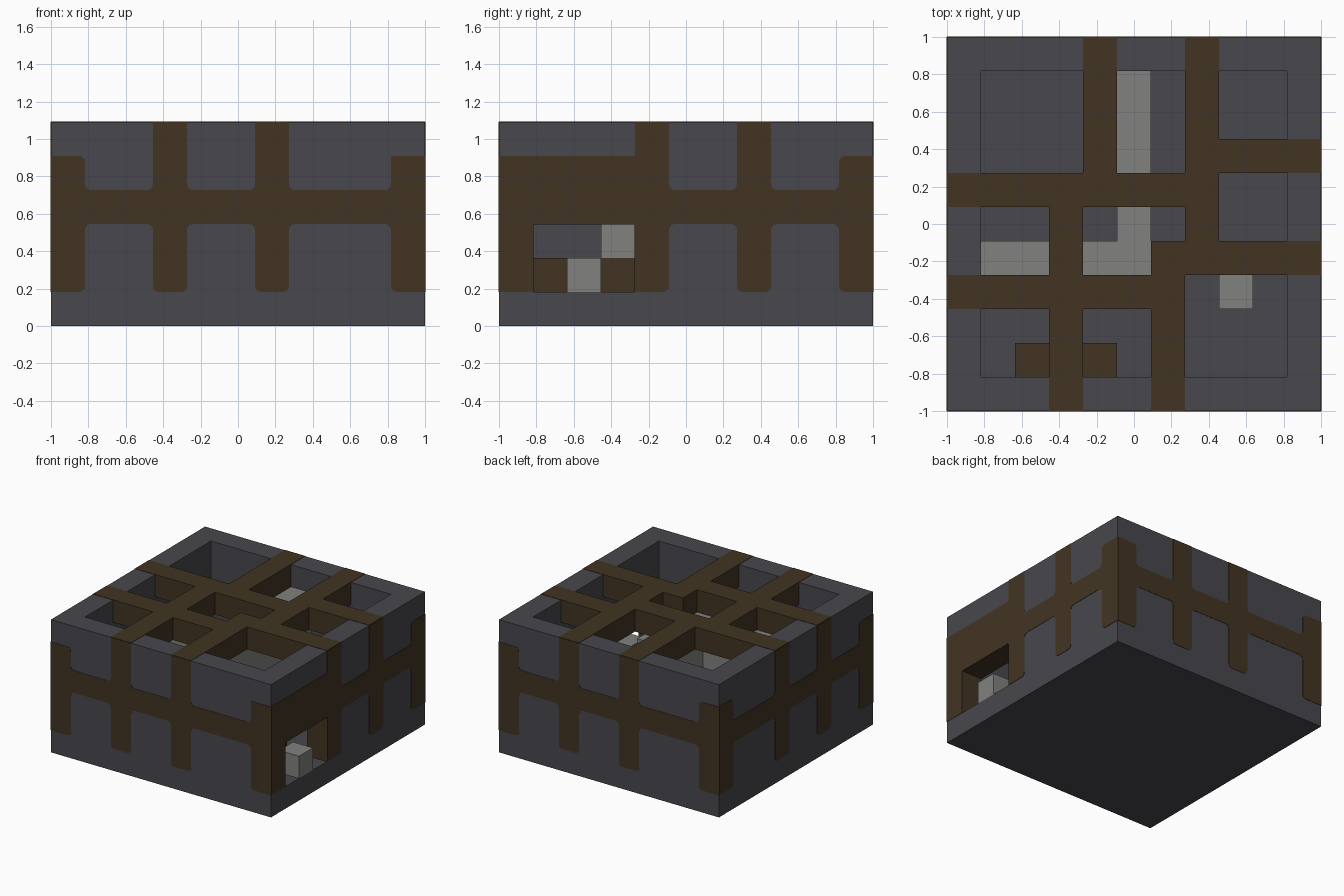
import bpy
import bmesh
from mathutils import Vector

cube = bpy.data.objects.get("Cube")
if cube:
    bpy.data.objects.remove(cube, do_unlink=True)

SIZE = 11            # the building is laid out on an 11 x 11 x 6 cell grid
CELL = 2 / SIZE
SKIN = 0.015         # thickness of painted plates, in cells


def make_material(name, color):
    mat = bpy.data.materials.new(name)
    mat.use_nodes = True
    mat.diffuse_color = (*color, 1)
    mat.node_tree.nodes["Principled BSDF"].inputs["Base Color"].default_value = (*color, 1)
    return mat


STONE = make_material("dark stone", (0.065, 0.063, 0.073))
WOOD = make_material("brown wood", (0.054, 0.034, 0.016))
LIGHT = make_material("light stone", (0.22, 0.225, 0.21))


def finish(name, bm, mat):
    # Turn grid cells into final units, centred on the origin
    for v in bm.verts:
        v.co = (v.co - Vector((SIZE / 2, SIZE / 2, 0))) * CELL
    bmesh.ops.recalc_face_normals(bm, faces=bm.faces)
    mesh = bpy.data.meshes.new(name)
    bm.to_mesh(mesh)
    bm.free()
    mesh.materials.append(mat)
    obj = bpy.data.objects.new(name, mesh)
    bpy.context.collection.objects.link(obj)
    return obj


def box(name, mat, lo, hi):
    bm = bmesh.new()
    bmesh.ops.create_cube(bm, size=1)
    for v in bm.verts:
        v.co = [lo[i] if v.co[i] < 0 else hi[i] for i in range(3)]
    return finish(name, bm, mat)


# Floor and outer walls, with a window gap in the +x wall
box("floor", STONE, (0, 0, 0), (11, 11, 1))
box("front_wall", STONE, (0, 0, 1), (11, 1, 6))
box("back_wall", STONE, (0, 10, 1), (11, 11, 6))
box("right_wall", STONE, (0, 1, 1), (1, 10, 6))
box("left_wall", STONE, (10, 4, 1), (11, 10, 6))
box("window_lintel", STONE, (10, 1, 3), (11, 4, 6))

# Wooden lining of the window
box("window_front_lining", WOOD, (10, 1, 1), (11, 1 + SKIN, 3))
box("window_back_lining", WOOD, (10, 4 - SKIN, 1), (11, 4, 3))
box("window_top_lining", WOOD, (10, 1, 3 - SKIN), (11, 4, 3))

# Roof beams: x range, then y range
beams = [((4, 5), (7, 11)), ((7, 8), (5, 11)), ((8, 11), (7, 8)),
         ((0, 8), (6, 7)), ((3, 4), (0, 6)), ((6, 11), (4, 5)),
         ((0, 7), (3, 4)), ((6, 7), (0, 5))]
for i, (xs, ys) in enumerate(beams):
    box(f"roof_beam_{i + 1}", WOOD, (xs[0], ys[0], 5), (xs[1], ys[1], 6 + SKIN))

# Inner stone partitions, reaching up to the beams
box("long_partition", LIGHT, (5, 4, 1), (6, 10, 5))
box("cross_partition", LIGHT, (1, 4, 1), (5, 5, 5))

# Low furnishings
box("bench", WOOD, (2, 1, 1), (5, 2, 2))
box("pedestal_base", WOOD, (8, 3, 1), (9, 4, 2))
box("pedestal_top", LIGHT, (8, 3, 2), (9, 4, 3))
box("window_block", LIGHT, (10, 2, 1), (11, 3, 2))


def timber_frame(name, posts, place, outward, sharp, extra=()):
    """Flat timber pattern on one wall: band, corner posts, tall posts."""
    cells = {(u, 3) for u in range(SIZE)}
    cells |= {(u, z) for u in (0, 10) for z in range(1, 5)}
    cells |= {(u, z) for u in posts for z in range(1, 6)}
    cells |= set(extra)
    bm = bmesh.new()
    for u, z in cells:
        corners = ((u, z), (u + 1, z), (u + 1, z + 1), (u, z + 1))
        bm.faces.new([bm.verts.new((a, b, 0)) for a, b in corners])
    bmesh.ops.remove_doubles(bm, verts=bm.verts, dist=0.01)
    bmesh.ops.dissolve_limit(bm, angle_limit=0.02, verts=bm.verts, edges=bm.edges)
    # Round the corners that do not meet a wall edge or the window
    soft = []
    for v in bm.verts:
        u, z = round(v.co.x), round(v.co.y)
        if 0 < u < SIZE and z < 6 and not sharp(u, z):
            soft.append(v)
    bmesh.ops.bevel(bm, geom=soft, offset=0.17, offset_type='OFFSET',
                    segments=3, profile=0.5, affect='VERTICES')
    for v in bm.verts:
        v.co = Vector(place(v.co.x, v.co.y))
    out = bmesh.ops.extrude_face_region(bm, geom=bm.faces[:], use_keep_orig=True)
    for v in out["geom"]:
        if isinstance(v, bmesh.types.BMVert):
            v.co += Vector(outward) * SKIN
    return finish(name, bm, WOOD)


timber_frame("front_timber", (3, 6), lambda u, z: (u, 0, z), (0, -1, 0),
             lambda u, z: u == 10 and z == 5)
timber_frame("back_timber", (4, 7), lambda u, z: (u, 11, z), (0, 1, 0),
             lambda u, z: False)
timber_frame("right_timber", (3, 6), lambda u, z: (0, u, z), (-1, 0, 0),
             lambda u, z: False)
timber_frame("left_timber", (4, 7), lambda u, z: (11, u, z), (1, 0, 0),
             lambda u, z: u <= 4,
             extra=[(u, z) for u in range(1, 4) for z in (3, 4)])
